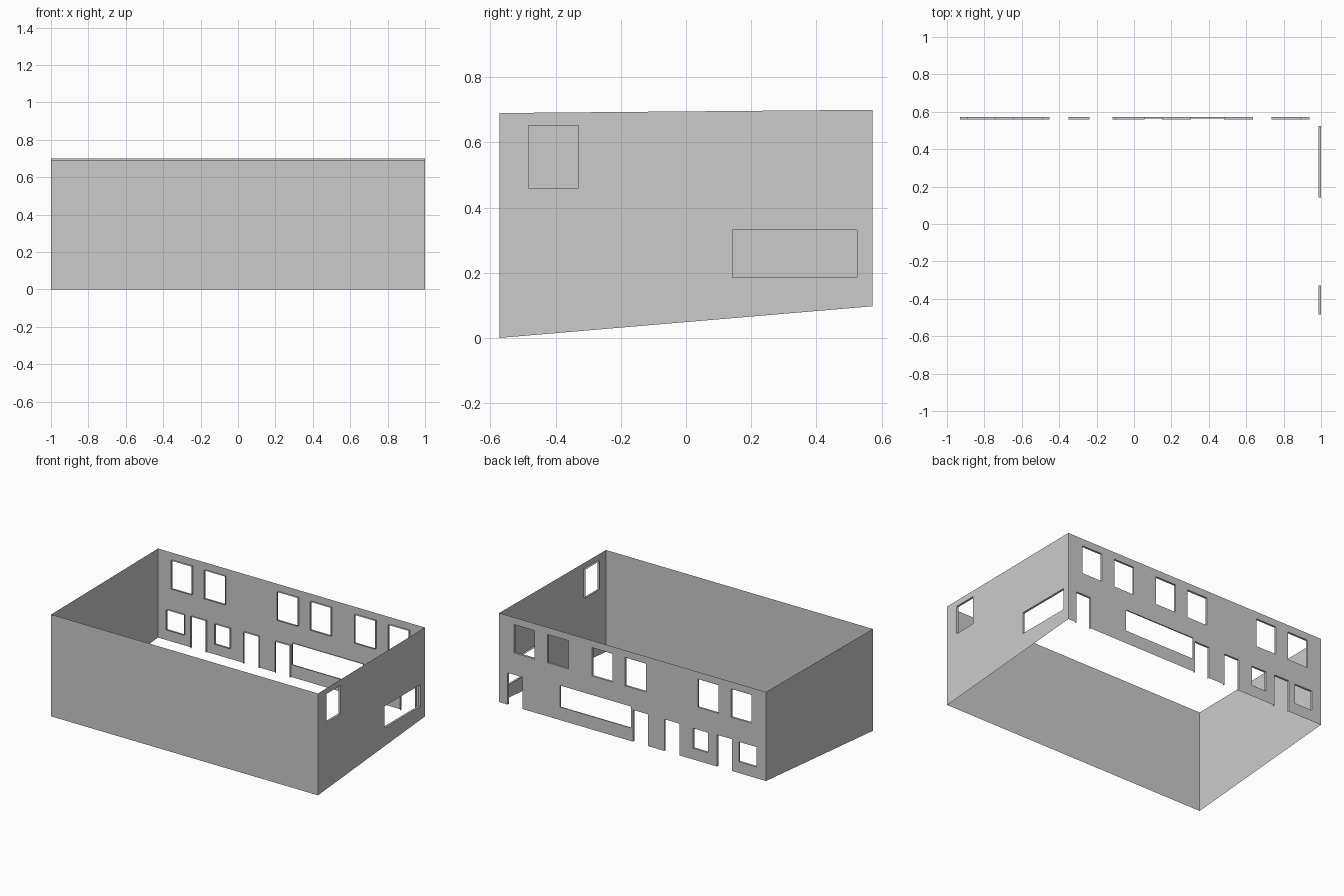
import bpy, bmesh
from mathutils import Vector

if "Cube" in bpy.data.objects:
    bpy.data.objects.remove(bpy.data.objects["Cube"])

HY = 0.572                    # half depth of the building
GROUND_F, GROUND_B = 0.0, 0.097   # sloping ground, front and back
ROOF_F, ROOF_B = 0.69, 0.70


def ground(y):
    return GROUND_F + (GROUND_B - GROUND_F) * (y + HY) / (2 * HY)


def roof(y):
    return ROOF_F + (ROOF_B - ROOF_F) * (y + HY) / (2 * HY)


def wall(name, axis, pos, outward, half, openings=()):
    """Thin wall along axis (0=x, 1=y); openings are (u0, u1, z0, z1, depth), z0=None for a door."""
    out = Vector(outward)

    def point(u, z, inset=0.0):
        x, y = (u, pos) if axis == 0 else (pos, u)
        z = ground(y) if z == 'low' else roof(y) if z == 'high' else z
        return Vector((x, y, z)) - out * inset

    us = sorted({-half, half, *(u for o in openings for u in o[:2])})
    zs = ['low'] + sorted({z for o in openings for z in o[2:4] if z is not None}) + ['high']
    bm = bmesh.new()

    def face(pts, facing):
        f = bm.faces.new([bm.verts.new(p) for p in pts])
        f.normal_update()
        if f.normal.dot(facing) < 0:
            f.normal_flip()

    def height(z, u):
        return point(u, z).z

    # wall skin, leaving the openings clear
    for a, b in zip(us, us[1:]):
        for c, d in zip(zs, zs[1:]):
            m = (a + b) / 2
            mz = (height(c, m) + height(d, m)) / 2
            if any(o[0] < m < o[1] and (o[2] or 0) < mz < o[3] for o in openings):
                continue
            face([point(a, c), point(b, c), point(b, d), point(a, d)], out)

    # reveals turned inwards around each opening
    for u0, u1, z0, z1, depth in openings:
        low = 'low' if z0 is None else z0
        centre = point((u0 + u1) / 2, (height(low, u0) + z1) / 2)
        ring = [(u0, low), (u0, z1), (u1, z1), (u1, low)]
        if z0 is not None:
            ring.append(ring[0])
        for p, q in zip(ring, ring[1:]):
            pts = [point(*p), point(*q), point(*q, depth), point(*p, depth)]
            face(pts, centre - (pts[0] + pts[1]) / 2)

    bmesh.ops.remove_doubles(bm, verts=bm.verts, dist=1e-5)
    mesh = bpy.data.meshes.new(name)
    bm.to_mesh(mesh)
    bm.free()
    bpy.context.collection.objects.link(bpy.data.objects.new(name, mesh))


D = 0.014
# upper windows, doors, small windows and the long window of the back wall
upper = [(u, u + 0.154, 0.46, 0.652, D) for u in (-0.893, -0.644, -0.099, 0.150, 0.482, 0.735)]
doors = [(u, u + 0.112, None, 0.312, D) for u in (-0.746, -0.350, -0.115, 0.825)]
small = [(-0.929, -0.797, 0.173, 0.308, D), (-0.566, -0.453, 0.173, 0.308, D)]
long_back = [(0.011, 0.543, 0.185, 0.331, 0.008)]

wall("back_wall", 0, HY, (0, 1, 0), 1.0, upper + doors + small + long_back)
wall("right_wall", 1, 1.0, (1, 0, 0), HY,
     [(-0.483, -0.330, 0.46, 0.652, D), (0.142, 0.525, 0.185, 0.331, D)])
wall("front_wall", 0, -HY, (0, -1, 0), 1.0)
wall("left_wall", 1, -1.0, (-1, 0, 0), HY)
